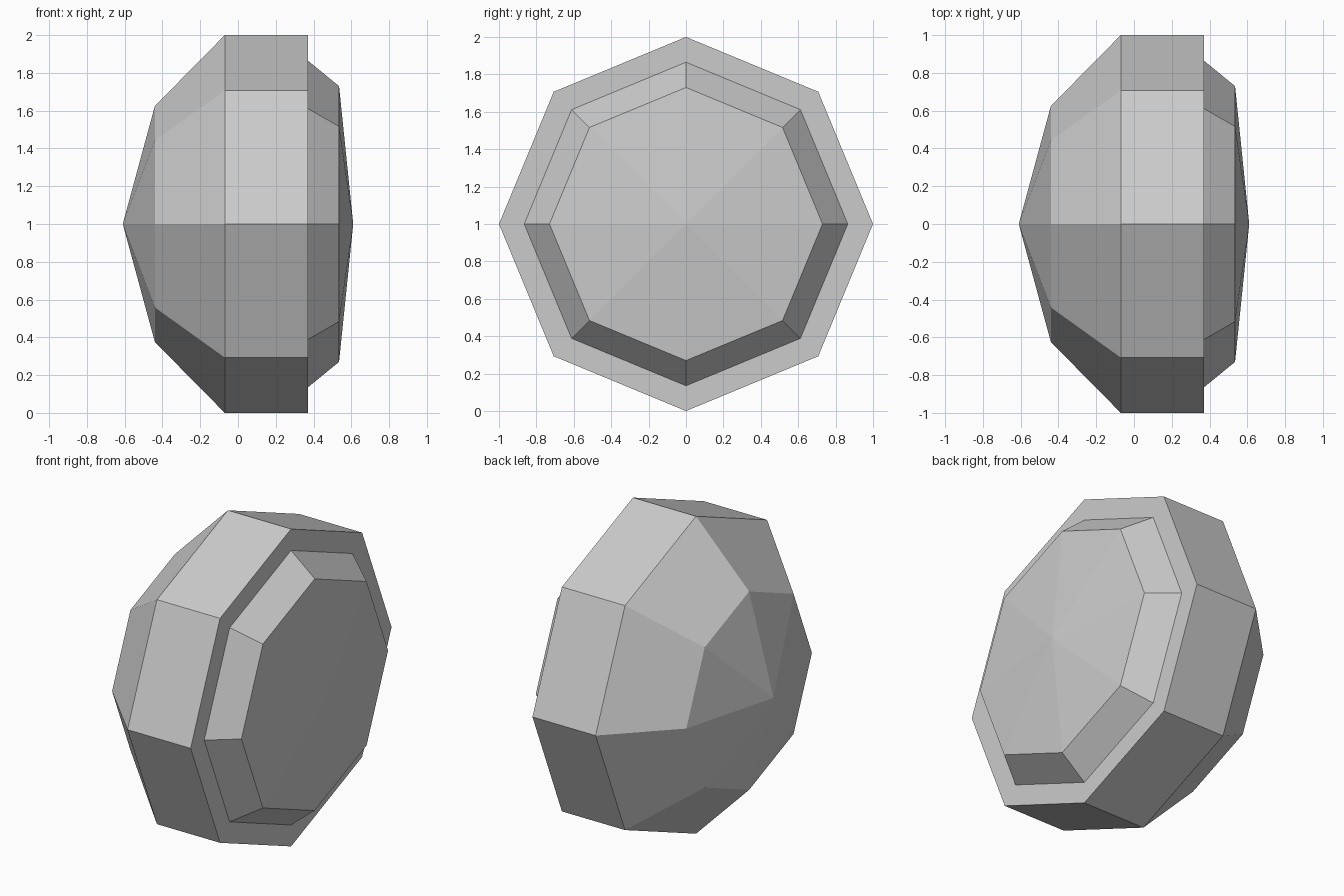
import bpy
import bmesh
from math import pi, sin, cos

SIDES = 8

cube = bpy.data.objects.get("Cube")
if cube:
    bpy.data.objects.remove(cube, do_unlink=True)

grey = bpy.data.materials.new("light_grey")
grey.use_nodes = True
grey.diffuse_color = (0.6, 0.6, 0.6, 1)
grey.node_tree.nodes["Principled BSDF"].inputs["Base Color"].default_value = (0.6, 0.6, 0.6, 1)


def lathe(name, profile):
    """Turn (x, radius) points about the x axis into a flat-sided solid."""
    bm = bmesh.new()
    rings = []
    for x, r in profile:
        count = SIDES if r else 1
        angles = [2 * pi * i / SIDES for i in range(count)]
        rings.append([bm.verts.new((x, r * sin(a), 1 + r * cos(a))) for a in angles])
    for a, b in zip(rings, rings[1:]):
        for i in range(SIDES):
            j = (i + 1) % SIDES
            corners = [a[i % len(a)], a[j % len(a)], b[j % len(b)], b[i % len(b)]]
            bm.faces.new(list(dict.fromkeys(corners)))
    bmesh.ops.recalc_face_normals(bm, faces=bm.faces)
    # Open seams can confuse the recalculation, so make every part face outward
    if bm.calc_volume(signed=True) < 0:
        bmesh.ops.reverse_faces(bm, faces=bm.faces)
    mesh = bpy.data.meshes.new(name)
    bm.to_mesh(mesh)
    bm.free()
    mesh.materials.append(grey)
    obj = bpy.data.objects.new(name, mesh)
    bpy.context.collection.objects.link(obj)
    return obj


# Domed housing with a straight rim and a flat front lip
lathe("housing", [(-0.61, 0), (-0.44, 0.625), (-0.07, 1), (0.37, 1), (0.37, 0.865), (0.37, 0)])

# Bevelled, slightly pointed lens seated on the lip
lathe("lens", [(0.36, 0), (0.36, 0.865), (0.37, 0.865), (0.535, 0.73), (0.61, 0)])
